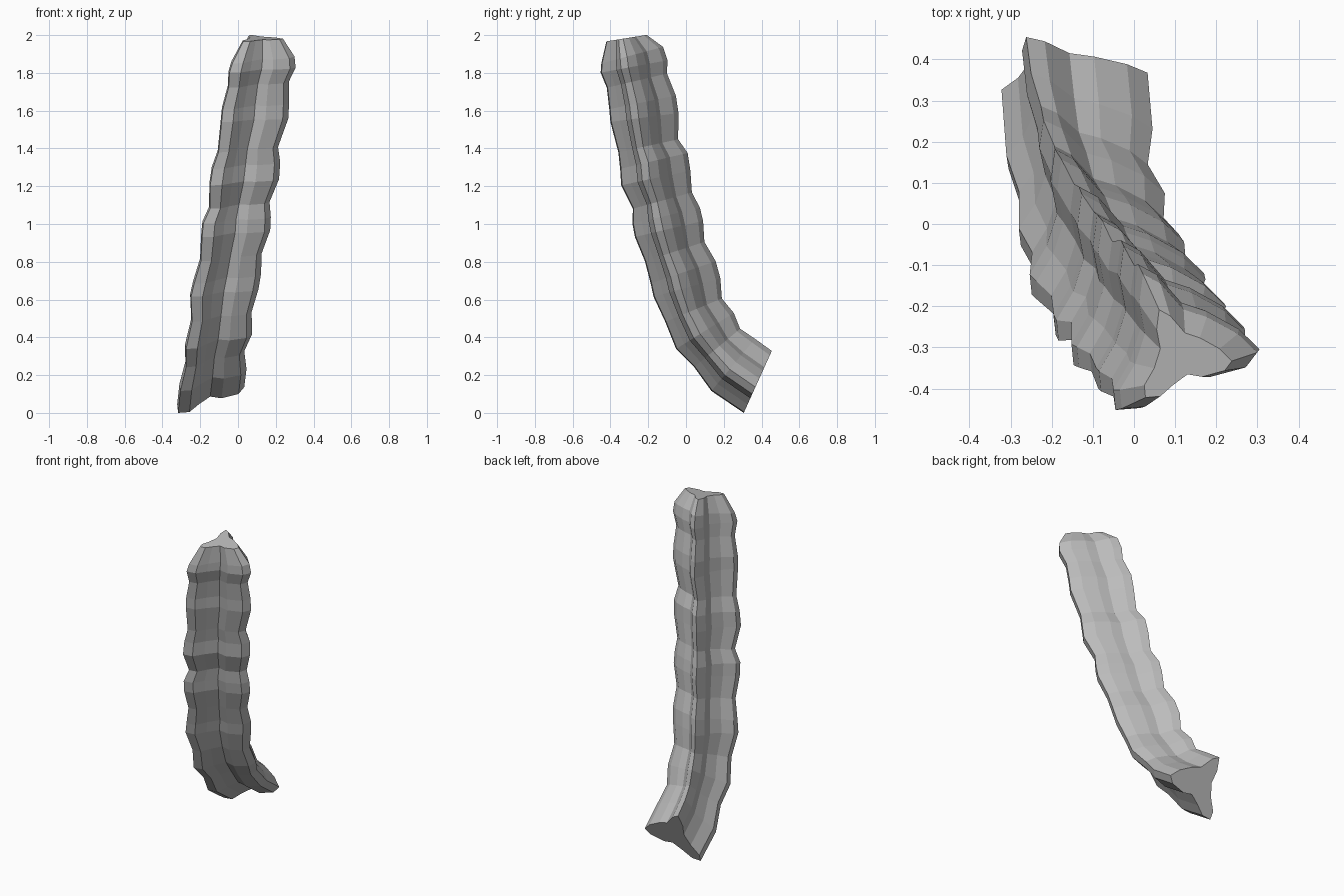
import bpy, bmesh
from mathutils import Vector

cube = bpy.data.objects.get("Cube")
if cube:
    bpy.data.objects.remove(cube, do_unlink=True)

# Plain grey material
grey = bpy.data.materials.new("grey")
grey.use_nodes = True
grey.diffuse_color = (0.5, 0.5, 0.5, 1)
grey.node_tree.nodes["Principled BSDF"].inputs["Base Color"].default_value = grey.diffuse_color

# Three-lobed, grooved cross-section (across, back)
section = [(.18, -.03), (.15, -.07), (.06, -.095), (0, -.085), (-.06, -.13),
           (-.11, -.175), (-.17, -.18), (-.175, -.13), (-.135, -.06), (-.11, .02),
           (-.125, .1), (-.115, .18), (-.07, .155), (-.01, .085), (.05, .065), (.13, .02)]

# Rings along the bent body, bottom to top: x, y, z, size
rings = [(-.147, .38, .16, 1), (-.135, .25, .25, 1), (-.125, .165, .34, .88),
         (-.105, .1, .43, 1), (-.09, .04, .54, .9), (-.075, .005, .66, 1.02),
         (-.06, -.015, .74, 1.01), (-.04, -.06, .85, .92), (-.015, -.09, .97, 1.03),
         (-.01, -.105, 1.04, 1.02), (.005, -.125, 1.12, .9), (.03, -.16, 1.24, 1.04),
         (.04, -.17, 1.33, 1.02), (.05, -.2, 1.41, .9), (.085, -.22, 1.56, 1.01),
         (.09, -.23, 1.64, 1), (.105, -.26, 1.755, .91), (.125, -.275, 1.83, 1),
         (.13, -.285, 1.89, .94), (.13, -.315, 1.98, .6)]

bm = bmesh.new()
centres = [Vector(r[:3]) for r in rings]
loops = []
for i, ring in enumerate(rings):
    # Each ring lies square to the path in the side plane
    along = centres[min(i + 1, len(rings) - 1)] - centres[max(i - 1, 0)]
    if i == 0:
        along = Vector((0, -.32, .145))
    back = Vector((0, along.z, -along.y)).normalized()
    if i == len(rings) - 1:
        back = Vector((0, 1, .16)).normalized()
    loops.append([bm.verts.new(centres[i] + ring[3] * (Vector((u, 0, 0)) + back * v))
                  for u, v in section])

# Skin between rings and close both ends
n = len(section)
for low, high in zip(loops, loops[1:]):
    for j in range(n):
        k = (j + 1) % n
        bm.faces.new((low[j], low[k], high[k], high[j]))
bm.faces.new(loops[0])
bm.faces.new(loops[-1])
bmesh.ops.recalc_face_normals(bm, faces=bm.faces)

# Stand on the ground
lowest = min(v.co.z for v in bm.verts)
bmesh.ops.translate(bm, verts=bm.verts, vec=(0, 0, -lowest))

mesh = bpy.data.meshes.new("ribbed_stalk")
bm.to_mesh(mesh)
bm.free()
mesh.materials.append(grey)
stalk = bpy.data.objects.new("ribbed_stalk", mesh)
bpy.context.collection.objects.link(stalk)
